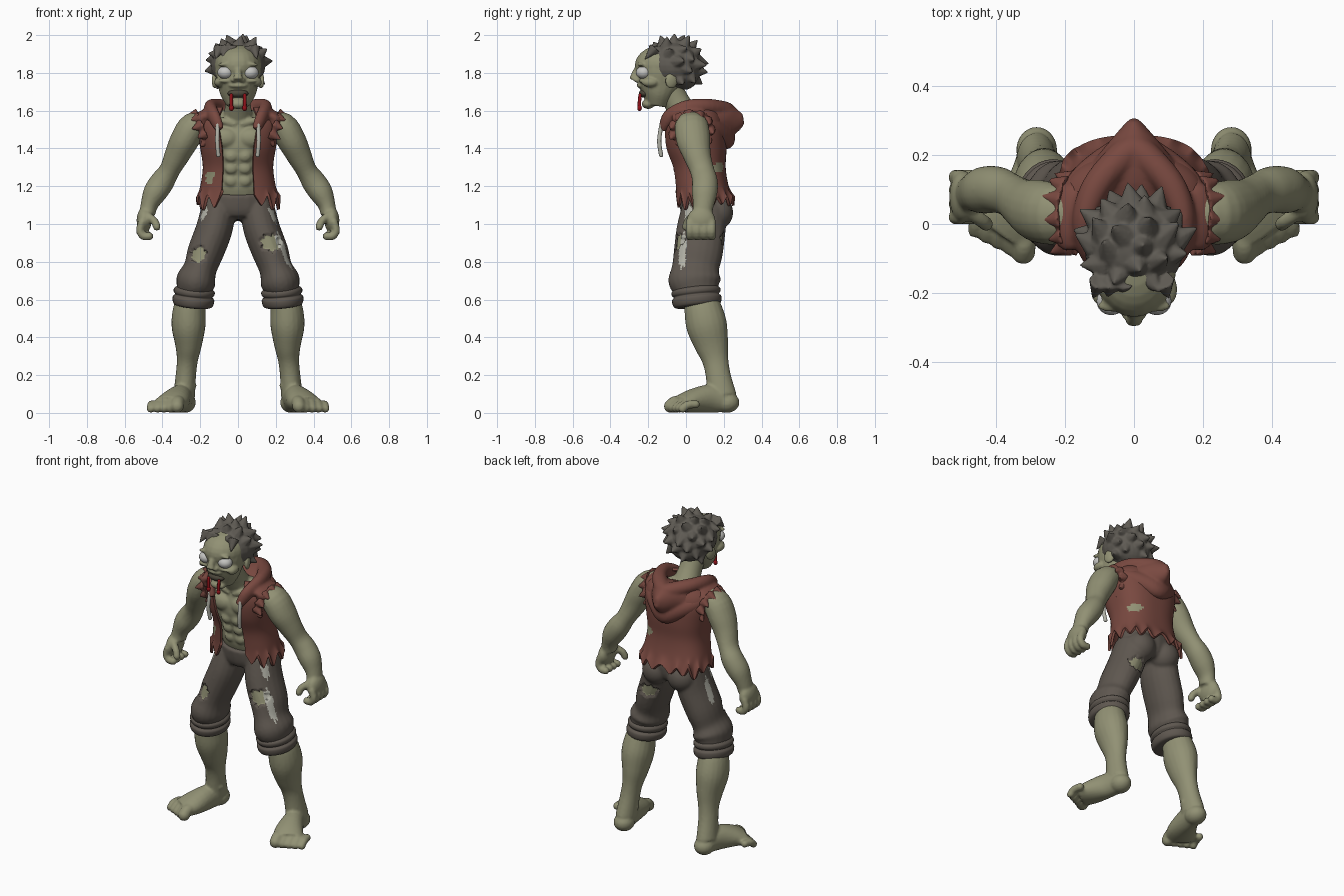
import bpy, bmesh, math, random
from mathutils import Vector, Matrix, Euler

random.seed(4)
cube = bpy.data.objects.get("Cube")
if cube:
    bpy.data.objects.remove(cube, do_unlink=True)


def material(name, rgb):
    m = bpy.data.materials.new(name)
    m.use_nodes = True
    m.diffuse_color = (*rgb, 1)
    m.node_tree.nodes["Principled BSDF"].inputs["Base Color"].default_value = (*rgb, 1)
    return m


SKIN = material("olive_skin", (0.285, 0.283, 0.175))
PANTS = material("brown_grey_cloth", (0.112, 0.095, 0.079))
VEST = material("rust_red_cloth", (0.19, 0.066, 0.051))
HAIR = material("grey_hair", (0.114, 0.104, 0.088))
WHITE = material("eye_white", (0.55, 0.55, 0.53))
PALE = material("pale_grey", (0.45, 0.45, 0.39))
BLOOD = material("blood_red", (0.28, 0.006, 0.01))
DARK = material("mouth_dark", (0.075, 0.065, 0.045))


def spline(pts, n=4):
    """Smooth curve through tuples of any length."""
    out = []
    for i in range(len(pts) - 1):
        p0, p1, p2, p3 = (pts[max(0, min(len(pts) - 1, i + k))] for k in (-1, 0, 1, 2))
        for k in range(n):
            t = k / n
            out.append([0.5 * (2 * b + (c - a) * t + (2 * a - 5 * b + 4 * c - d) * t * t
                               + (3 * b - a - 3 * c + d) * t ** 3)
                        for a, b, c, d in zip(p0, p1, p2, p3)])
    return out + [list(pts[-1])]


def tube(bm, pts, side=1, ref=(0, 1, 0), sides=20):
    """Loft of ellipses; each point is x, y, z, width, depth."""
    path = [(side * p[0], *p[1:]) for p in spline(pts)]
    rings = []
    for i, p in enumerate(path):
        a, b = path[max(i - 1, 0)], path[min(i + 1, len(path) - 1)]
        t = (Vector(b[:3]) - Vector(a[:3])).normalized()
        u = Vector(ref).cross(t).normalized()
        v = t.cross(u)
        rings.append([bm.verts.new(Vector(p[:3]) + u * p[3] * math.cos(w) + v * p[4] * math.sin(w))
                      for w in (math.tau * k / sides for k in range(sides))])
    for r, q in zip(rings, rings[1:]):
        for k in range(sides):
            j = (k + 1) % sides
            bm.faces.new((r[k], r[j], q[j], q[k]))
    bm.faces.new(rings[0][::-1])
    bm.faces.new(rings[-1])


def rod(bm, pts, r, side=1, ref=(0, 1, 0)):
    tube(bm, [(*p, r, r) for p in pts], side, ref, 12)
    for p in (pts[0], pts[-1]):
        blob(bm, p, (r, r, r), side)


def blob(bm, c, r, side=1, rot=(0, 0, 0)):
    m = Matrix.LocRotScale(Vector((side * c[0], c[1], c[2])), Euler(rot), Vector(r))
    bmesh.ops.create_uvsphere(bm, u_segments=24, v_segments=14, radius=1, matrix=m)


def spike(bm, base, d, r, length):
    d = Vector(d).normalized()
    m = Matrix.Translation(Vector(base) + d * length / 2) @ d.to_track_quat('Z', 'Y').to_matrix().to_4x4()
    bmesh.ops.create_cone(bm, cap_ends=True, segments=8, radius1=r, radius2=0, depth=length, matrix=m)


def finish(bm, name, mats, voxel=0, smooth=4, shell=0, marks=(), sink=0.0):
    """Make the object, fuse its volumes, then colour faces that lie inside the marks."""
    bmesh.ops.recalc_face_normals(bm, faces=bm.faces)
    me = bpy.data.meshes.new(name)
    bm.to_mesh(me)
    bm.free()
    ob = bpy.data.objects.new(name, me)
    bpy.context.collection.objects.link(ob)
    if voxel:
        rm = ob.modifiers.new("fuse", 'REMESH')
        rm.mode, rm.voxel_size = 'VOXEL', voxel
        sm = ob.modifiers.new("soften", 'SMOOTH')
        sm.factor, sm.iterations = 0.5, smooth
    if shell:
        ob.modifiers.new("refine", 'SUBSURF').levels = 1
        ob.modifiers.new("cloth", 'SOLIDIFY').thickness = shell
    if ob.modifiers:
        dg = bpy.context.evaluated_depsgraph_get()
        me = bpy.data.meshes.new_from_object(ob.evaluated_get(dg))
        ob.modifiers.clear()
        ob.data = me
    me.materials.clear()
    for m in mats:
        me.materials.append(m)
    sunk = set()
    for f in me.polygons:
        f.material_index = 0
        for c, r, slot in marks:
            q = [(f.center[k] - c[k]) / r[k] for k in range(3)]
            ragged = 0.25 * math.sin(7 * math.atan2(q[2], q[0] + q[1]))
            if sum(x * x for x in q) < 1 + ragged:
                f.material_index = slot
                if slot == 1:
                    sunk.update(f.vertices)
    moves = {i: me.vertices[i].normal * sink for i in sunk}
    for i, d in moves.items():
        me.vertices[i].co -= d
    me.shade_smooth()
    me.set_sharp_from_angle(angle=math.radians(60))


# Body: torso and neck
bm = bmesh.new()
tube(bm, [(0, .1, 1.12, .13, .09), (0, .08, 1.2, .155, .113), (0, .07, 1.3, .165, .12),
          (0, .05, 1.42, .18, .135), (0, .05, 1.52, .17, .115), (0, .06, 1.6, .09, .07)])
tube(bm, [(0, -.09, 1.72, .07, .07), (0, -.04, 1.63, .068, .07), (0, .03, 1.52, .09, .08)])
for s in (1, -1):
    blob(bm, (.07, -.055, 1.455), (.075, .045, .055), s)
    for z in (1.36, 1.295, 1.23):
        blob(bm, (.036, -.041 - .27 * (z - 1.28), z), (.035, .023, .032), s)
    rod(bm, [(.02, -.06, 1.53), (.1, -.05, 1.55), (.18, .0, 1.56)], .018, s, (0, 0, 1))
    # Arms
    tube(bm, [(.16, .03, 1.53, .06, .075), (.235, .03, 1.515, .077, .09), (.285, .04, 1.44, .076, .09),
              (.325, .06, 1.36, .066, .073), (.362, .085, 1.285, .055, .064), (.4, .1, 1.225, .064, .068),
              (.44, .098, 1.165, .063, .068), (.47, .092, 1.1, .046, .055), (.48, .085, 1.05, .043, .052)], s)
    # Hands with hanging, slightly curled fingers
    blob(bm, (.497, .08, 1.02), (.04, .076, .068), s)
    for i in range(4):
        y = .02 + .039 * i
        rod(bm, [(.507, y, 1.01), (.519, y, .965), (.5, y, .936), (.47, y, .935)], .0215, s)
    rod(bm, [(.48, .035, 1.045), (.443, .01, 1.015), (.43, 0, .985)], .021, s)
    # Calves
    tube(bm, [(.238, .07, .64, .07, .08), (.257, .09, .55, .086, .1), (.262, .11, .46, .09, .108),
              (.262, .135, .36, .071, .09), (.268, .155, .28, .056, .07), (.276, .17, .2, .054, .066),
              (.285, .19, .09, .058, .078)], s)
    # Feet with toes
    blob(bm, (.283, .215, .055), (.06, .068, .055), s)
    blob(bm, (.24, .165, .145), (.02, .025, .022), s)
    tube(bm, [(.283, .22, .06, .05, .058), (.302, .13, .075, .062, .075), (.338, .03, .062, .084, .062),
              (.375, -.03, .045, .09, .043)], s, (0, 0, 1))
    for i in range(5):
        r = .035 if i == 0 else .028 - .0015 * i
        x, y = .322 + .035 * i, -.082 + .016 * i
        rod(bm, [(x - .012, y + .07, r + .024), (x - .003, y + .025, r + .02), (x, y, r)], r, s, (0, 0, 1))
finish(bm, "body", [SKIN], .0085, 2)

# Head with open jaw, nose, brows, cheeks and ears
bm = bmesh.new()
blob(bm, (0, -.113, 1.84), (.125, .158, .11))
tube(bm, [(0, -.12, 1.89, .1, .12), (0, -.13, 1.82, .122, .128), (0, -.14, 1.74, .108, .117),
          (0, -.147, 1.68, .092, .085), (0, -.155, 1.625, .06, .055)])
tube(bm, [(0, -.25, 1.83, .016, .018), (0, -.268, 1.795, .02, .02), (0, -.283, 1.763, .027, .018)])
blob(bm, (0, -.238, 1.733), (.05, .024, .014))
blob(bm, (0, -.2, 1.635), (.05, .034, .026))
for s in (1, -1):
    blob(bm, (.062, -.238, 1.848), (.045, .018, .012), s, (0, s * .15, 0))
    blob(bm, (.066, -.228, 1.758), (.045, .022, .012), s)
    blob(bm, (.1, -.19, 1.75), (.026, .045, .025), s)
    blob(bm, (.022, -.258, 1.762), (.016, .02, .013), s)
    blob(bm, (.12, -.075, 1.762), (.016, .036, .046), s, (-.25, 0, s * .35))
finish(bm, "head", [SKIN], .007, 2)

bm = bmesh.new()
for s in (1, -1):
    blob(bm, (.066, -.224, 1.802), (.043, .041, .035), s)
finish(bm, "eyes", [WHITE])

bm = bmesh.new()
blob(bm, (0, -.217, 1.692), (.055, .032, .024))
finish(bm, "mouth", [DARK])

bm = bmesh.new()
for s in (1, -1):
    rod(bm, [(.036, -.243, 1.682), (.036, -.247, 1.64), (.035, -.246, 1.615)], .009, s)
    blob(bm, (.035, -.246, 1.614), (.013, .012, .016), s)
finish(bm, "blood_drips", [BLOOD])

# Spiky hair: smooth cap with a few long tufts swept back and down
bm = bmesh.new()
centre, radii = Vector((0, -.065, 1.84)), Vector((.145, .145, .13))
blob(bm, centre, radii)
blob(bm, (0, -.01, 1.8), (.118, .08, .09))
COUNT = 52
for i in range(COUNT):
    z = 1 - 2 * (i + .5) / COUNT
    a = i * 2.39996
    d = Vector((math.cos(a), math.sin(a), 0)) * math.sqrt(1 - z * z) + Vector((0, 0, z))
    if z < -.7 or (d.y < -.3 and z < .3) or (d.y < .1 and z < -.2):
        continue
    lean = d + Vector((random.uniform(-.3, .3), random.uniform(0, .6), random.uniform(-.6, .1) * (z < .7)))
    spike(bm, centre + d * radii * .82, lean, .046, random.uniform(.065, .085))
for x in (-.1, -.065, -.03, .085):
    spike(bm, (x, -.165, 1.93), (x * 2, -.55, -.6), .034, .085)
finish(bm, "hair", [HAIR], .006, 1)

# Trousers with torn holes and worn streaks
bm = bmesh.new()
tube(bm, [(0, .085, 1.175, .165, .128), (0, .1, 1.1, .185, .133), (0, .11, 1.05, .17, .115), (0, .11, 1.02, .09, .08)])
for s in (1, -1):
    tube(bm, [(.1, .1, 1.09, .092, .12), (.127, .08, .97, .097, .13), (.172, .065, .85, .096, .13),
              (.2, .05, .765, .088, .125), (.222, .046, .7, .105, .14), (.235, .053, .645, .09, .118),
              (.24, .06, .575, .084, .106)], s)
    blob(bm, (.088, .165, 1.06), (.088, .085, .09), s)
finish(bm, "trousers", [PANTS, SKIN, PALE], .009, 3, sink=.012, marks=[
    ((.175, -.05, .9), (.055, .08, .042), 1), ((-.215, -.06, .84), (.045, .08, .04), 1),
    ((.13, .21, .92), (.06, .07, .035), 1),
    ((.26, -.02, .88), (.07, .022, .125), 2), ((.2, .01, 1.06), (.045, .025, .055), 2),
    ((-.2, .01, 1.07), (.045, .025, .05), 2), ((-.23, .09, .98), (.06, .022, .09), 2)])

# Rolled cuffs, with alternating wide and narrow rings
bm = bmesh.new()
for s in (1, -1):
    roll = [(.665, .09), (.65, .108), (.632, .108), (.62, .099), (.607, .11), (.585, .109), (.568, .1), (.562, .08)]
    tube(bm, [(.231 + .1 * (.65 - z), .052 + .1 * (.65 - z), z, w, w + .021) for z, w in roll], s, sides=32)
finish(bm, "trouser_cuffs", [PANTS])

# Open sleeveless vest with a torn hem; rows are z, width, centre y, depth, opening
bm = bmesh.new()
rows = spline([(1.13, .217, .1, .155, .085), (1.2, .2, .083, .143, .085), (1.3, .186, .068, .142, .08),
               (1.4, .2, .052, .163, .085), (1.5, .215, .045, .165, .1), (1.57, .2, .045, .145, .1),
               (1.62, .14, .05, .11, .08)])
COLS, grid = 84, []
tear = [random.uniform(.6, 1.6) for _ in range(COLS)]
for i, (z, w, yc, depth, gap) in enumerate(rows):
    a0 = math.asin((gap / w) ** 1.25)
    line = []
    for k in range(COLS + 1):
        a = a0 + (math.tau - 2 * a0) * k / COLS
        sn, cs = math.sin(a), math.cos(a)
        jag = (.075 * abs(k % 6 / 3 - 1) - .045) * tear[k // 6] * max(0, 1 - i / 4)
        flare = 1 + .03 * tear[k // 6] * max(0, 1 - i / 3)
        x = math.copysign(abs(sn) ** .8, sn) * w * flare
        y = yc - math.copysign(abs(cs) ** .8, cs) * depth * flare
        line.append(bm.verts.new((x, y, z + jag)))
    grid.append(line)
for r, q in zip(grid, grid[1:]):
    for k in range(COLS):
        bm.faces.new((r[k], r[k + 1], q[k + 1], q[k]))
finish(bm, "vest", [VEST, SKIN], shell=.014, marks=[
    ((-.16, -.06, 1.25), (.036, .06, .045), 1), ((.14, .18, 1.3), (.045, .06, .028), 1)])

# Tatters round the armholes, lying along the arm
bm = bmesh.new()
for s in (1, -1):
    for i in range(11):
        a = math.tau * i / 11
        c, d = math.cos(a), math.sin(a)
        spike(bm, (s * (.185 + .03 * d), .03 + .095 * c, 1.5 + .08 * d),
              (s * .7, .35 * c, .25 * d - .35), .036, random.uniform(.05, .07))
finish(bm, "armhole_tatters", [VEST], .007, 1)


# Lowered hood: draped rolls round the neck, a pointed back and shoulder caps
def drape(bm, half):
    tube(bm, half + [(-p[0], *p[1:]) for p in half[-2::-1]], ref=(0, 0, 1))


bm = bmesh.new()
drape(bm, [(.095, -.125, 1.5, .02, .025), (.125, -.09, 1.565, .03, .04), (.145, .0, 1.61, .036, .045),
           (.115, .1, 1.622, .042, .042), (.05, .18, 1.61, .045, .045), (0, .215, 1.6, .045, .045)])
drape(bm, [(.17, -.06, 1.54, .035, .035), (.195, .02, 1.55, .04, .04), (.15, .12, 1.52, .045, .05),
           (.06, .195, 1.475, .045, .055), (0, .215, 1.45, .045, .055)])
tube(bm, [(0, .06, 1.53, .19, .07), (0, .13, 1.54, .155, .09), (0, .2, 1.55, .105, .09),
          (0, .26, 1.55, .055, .07), (0, .305, 1.555, .014, .028)], ref=(0, 0, 1))
for s in (1, -1):
    blob(bm, (.19, .02, 1.565), (.065, .1, .034), s, (0, s * .5, 0))
finish(bm, "hood", [VEST], .009, 4)

# Drawstrings
bm = bmesh.new()
for s in (1, -1):
    rod(bm, [(.107, -.13, 1.525), (.11, -.142, 1.44), (.104, -.132, 1.365)], .011, s)
finish(bm, "drawstrings", [PALE])
